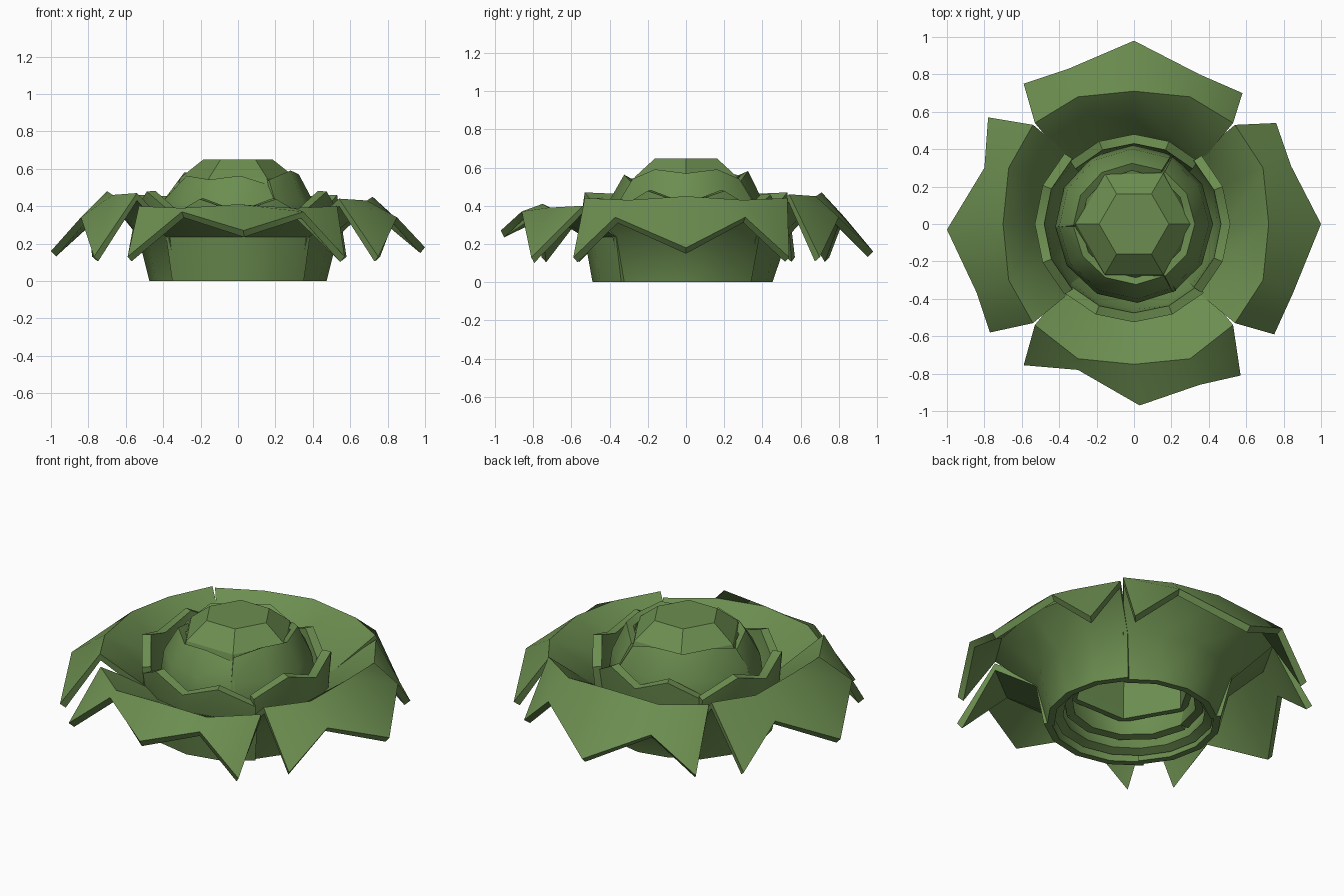
import bpy, bmesh, math
from mathutils import Matrix, Vector

if "Cube" in bpy.data.objects:
    bpy.data.objects.remove(bpy.data.objects["Cube"])

mat = bpy.data.materials.new("leaf_green")
mat.diffuse_color = (0.15, 0.27, 0.08, 1)
mat.use_nodes = True
mat.node_tree.nodes["Principled BSDF"].inputs["Base Color"].default_value = mat.diffuse_color


def finish(name, rows, angle, thick, offset=-1, closed=False, cap=False, sharp=45):
    """Skin rows of (radial, tangent, z) points, turn into place and thicken."""
    bm = bmesh.new()
    rot = Matrix.Rotation(math.radians(angle), 3, 'Z')
    grid = [[bm.verts.new(rot @ Vector(p)) for p in row] for row in rows]
    for a, b in zip(grid, grid[1:]):
        n = len(a)
        for j in range(n if closed else n - 1):
            k = (j + 1) % n
            bm.faces.new((a[j], b[j], b[k], a[k]))
    if cap:
        bm.faces.new(grid[-1][::-1])
    me = bpy.data.meshes.new(name)
    bm.to_mesh(me)
    bm.free()
    ob = bpy.data.objects.new(name, me)
    bpy.context.collection.objects.link(ob)
    mod = ob.modifiers.new("thickness", 'SOLIDIFY')
    mod.thickness = thick
    mod.offset = offset
    dg = bpy.context.evaluated_depsgraph_get()
    solid = bpy.data.meshes.new_from_object(ob.evaluated_get(dg))
    ob.modifiers.clear()
    ob.data = solid
    solid.materials.clear()
    solid.materials.append(mat)
    solid.polygons.foreach_set("use_smooth", [True] * len(solid.polygons))
    solid.set_sharp_from_angle(angle=math.radians(sharp))
    return ob


def arc(r, half, zs):
    """Row of points on an arc, one per height."""
    n = len(zs) - 1
    out = []
    for j, z in enumerate(zs):
        a = math.radians(half * (2 * j / n - 1))
        out.append((r * math.cos(a), r * math.sin(a), z))
    return out


# Four big drooping outer leaves: angle, foot radius, crest height and radius,
# then the zigzag rim as (radial, tangent) points with the tip height
outer = [
    ("front", -90, 0.45, 0.41, 0.75, 0.27,
     [(0.755, -0.59), (0.78, -0.30), (0.97, 0.03), (0.86, 0.35), (0.81, 0.57)]),
    ("right", 0, 0.435, 0.45, 0.72, 0.18,
     [(0.75, -0.59), (0.85, -0.37), (1.0, 0.0), (0.84, 0.31), (0.76, 0.54)]),
    ("back", 90, 0.415, 0.47, 0.71, 0.16,
     [(0.70, -0.58), (0.80, -0.35), (0.98, 0.0), (0.83, 0.35), (0.75, 0.59)]),
    ("left", 180, 0.435, 0.48, 0.70, 0.16,
     [(0.78, -0.57), (0.80, -0.30), (1.0, 0.03), (0.84, 0.37), (0.77, 0.58)]),
]
for name, ang, foot, cz, cr, tip_z, rim in outer:
    crest = [(0.54, -0.53, cz - 0.01), (cr - 0.03, -0.3, cz - 0.02), (cr, 0, cz),
             (cr - 0.03, 0.3, cz - 0.02), (0.54, 0.53, cz - 0.01)]
    mid_z = 0.37 if name == "front" else 0.34
    rim = [(r, t, z) for (r, t), z in zip(rim, (0.13, mid_z, tip_z, mid_z, 0.13))]
    rows = [arc(foot, 47, [0.0] * 5), arc(0.5, 47, [0.26] * 5), crest, rim]
    leaf = finish("outer_leaf_" + name, rows, ang, 0.04)
    for v in leaf.data.vertices:      # flat foot
        v.co.z = max(v.co.z, 0.0)

# Four upright middle leaves with notched rims
for name, ang, lift, r in [("front", -90, -0.02, 0.5), ("right", 0, 0.02, 0.49),
                           ("back", 90, 0.0, 0.455), ("left", 180, 0.02, 0.505)]:
    rim = [z + lift for z in (0.36, 0.46, 0.39, 0.46, 0.36)]
    rows = [arc(0.41, 46, [0.04] * 5), arc(r - 0.02, 46, [0.2] * 5), arc(r, 46, rim)]
    finish("middle_leaf_" + name, rows, ang, 0.05, 0)

# Three inner leaves closing over the heart
for name, ang, top in [("right", 0, 0.56), ("back_left", 122, 0.55),
                       ("front_left", 242, 0.53)]:
    rim = [top - 0.03, top + 0.02, top, top + 0.02, top - 0.03]
    rows = [arc(0.36, 59, [0.1] * 5), arc(0.40, 61, [0.28] * 5),
            arc(0.38, 61, [0.42] * 5), arc(0.305, 60, rim)]
    finish("inner_leaf_" + name, rows, ang, 0.045, 0)

# Flat-topped hollow hexagonal heart
rows = [[(r * math.cos(k * math.pi / 3), -r * math.sin(k * math.pi / 3), z)
         for k in range(6)]
        for r, z in [(0.33, 0.2), (0.33, 0.36), (0.275, 0.53), (0.17, 0.612)]]
finish("heart", rows, 0, 0.04, 1, True, True, 20).data.flip_normals()
